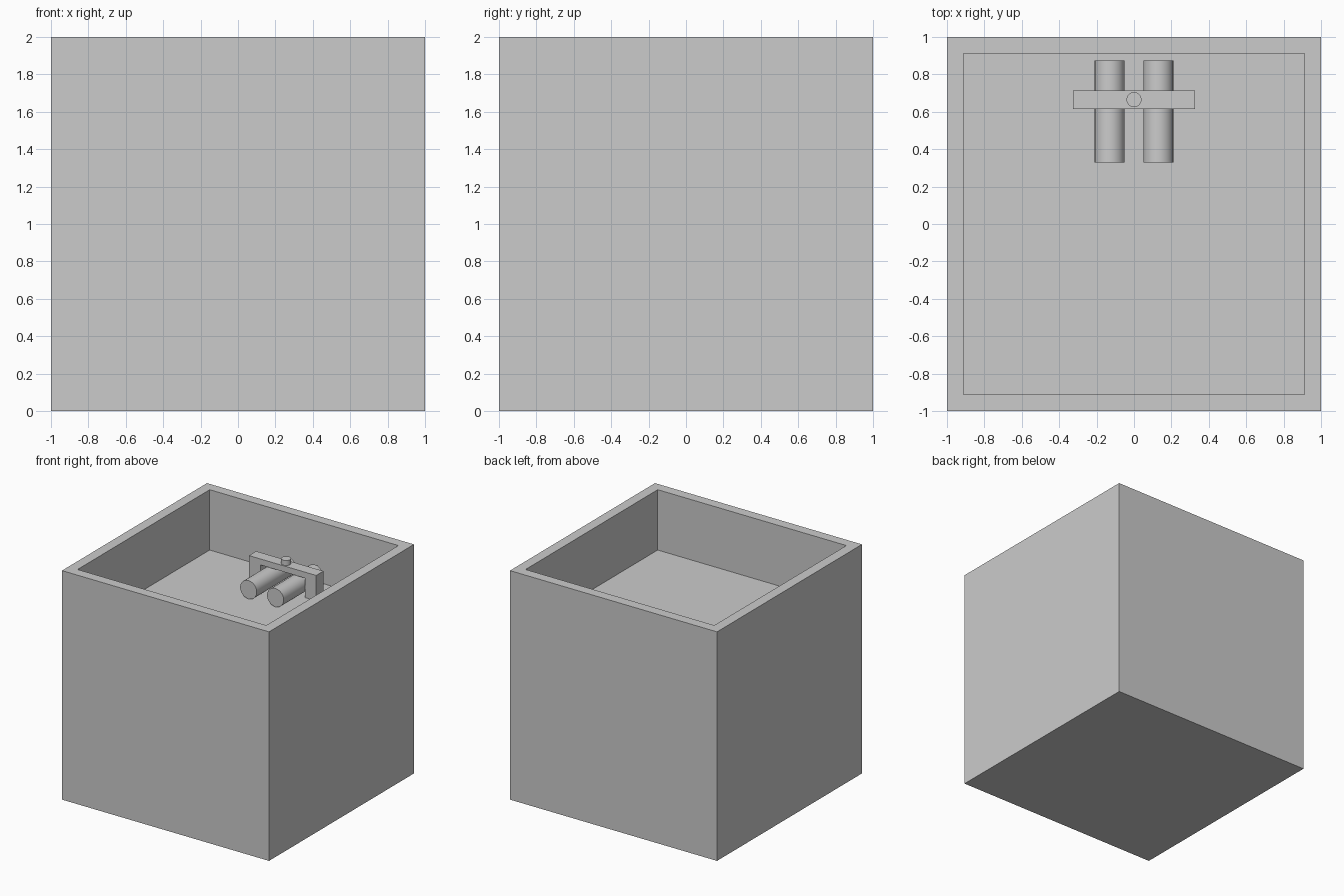
import bpy, bmesh, math

if "Cube" in bpy.data.objects:
    bpy.data.objects.remove(bpy.data.objects["Cube"])

FLOOR = 1.473   # recessed floor of the box
R = 0.08        # barrel radius


def make_object(name, bm):
    mesh = bpy.data.meshes.new(name)
    bmesh.ops.recalc_face_normals(bm, faces=bm.faces)
    bm.to_mesh(mesh)
    bm.free()
    obj = bpy.data.objects.new(name, mesh)
    bpy.context.collection.objects.link(obj)
    return obj


def cylinder(name, radius, depth, location, rotation=(0, 0, 0)):
    bpy.ops.mesh.primitive_cylinder_add(vertices=48, radius=radius, depth=depth,
                                        location=location, rotation=rotation)
    obj = bpy.context.object
    obj.name = name
    bpy.ops.object.shade_smooth_by_angle(angle=math.radians(40))
    return obj


# Box with a recessed top: inset the top face, then push it down
bm = bmesh.new()
bmesh.ops.create_cube(bm, size=2)
bmesh.ops.translate(bm, verts=bm.verts, vec=(0, 0, 1))
top = max(bm.faces, key=lambda f: f.calc_center_median().z)
bmesh.ops.inset_region(bm, faces=[top], thickness=0.125)
inner = bmesh.ops.extrude_discrete_faces(bm, faces=[top])["faces"][0]
bmesh.ops.translate(bm, verts=inner.verts, vec=(0, 0, FLOOR - 2))
make_object("box", bm)

# Two barrels lying on the floor against the back wall
for side, x in (("left", -0.13), ("right", 0.13)):
    cylinder(side + "_barrel", R, 0.545, (x, 0.6025, FLOOR + R + 0.005),
             (math.radians(90), 0, 0))

# Arched bracket straddling the barrels: U profile extruded in depth
half, inside, crown, under = 0.325, 0.215, 1.695, 1.643
profile = [(-half, FLOOR), (-half, crown), (half, crown), (half, FLOOR),
           (inside, FLOOR), (inside, under), (-inside, under), (-inside, FLOOR)]
bm = bmesh.new()
face = bm.faces.new([bm.verts.new((x, 0.615, z)) for x, z in profile])
ext = bmesh.ops.extrude_face_region(bm, geom=[face])["geom"]
bmesh.ops.translate(bm, vec=(0, 0.1, 0),
                    verts=[v for v in ext if isinstance(v, bmesh.types.BMVert)])
make_object("bracket", bm)

# Small round knob on the bracket
cylinder("knob", 0.04, 0.06, (0, 0.665, 1.708))
